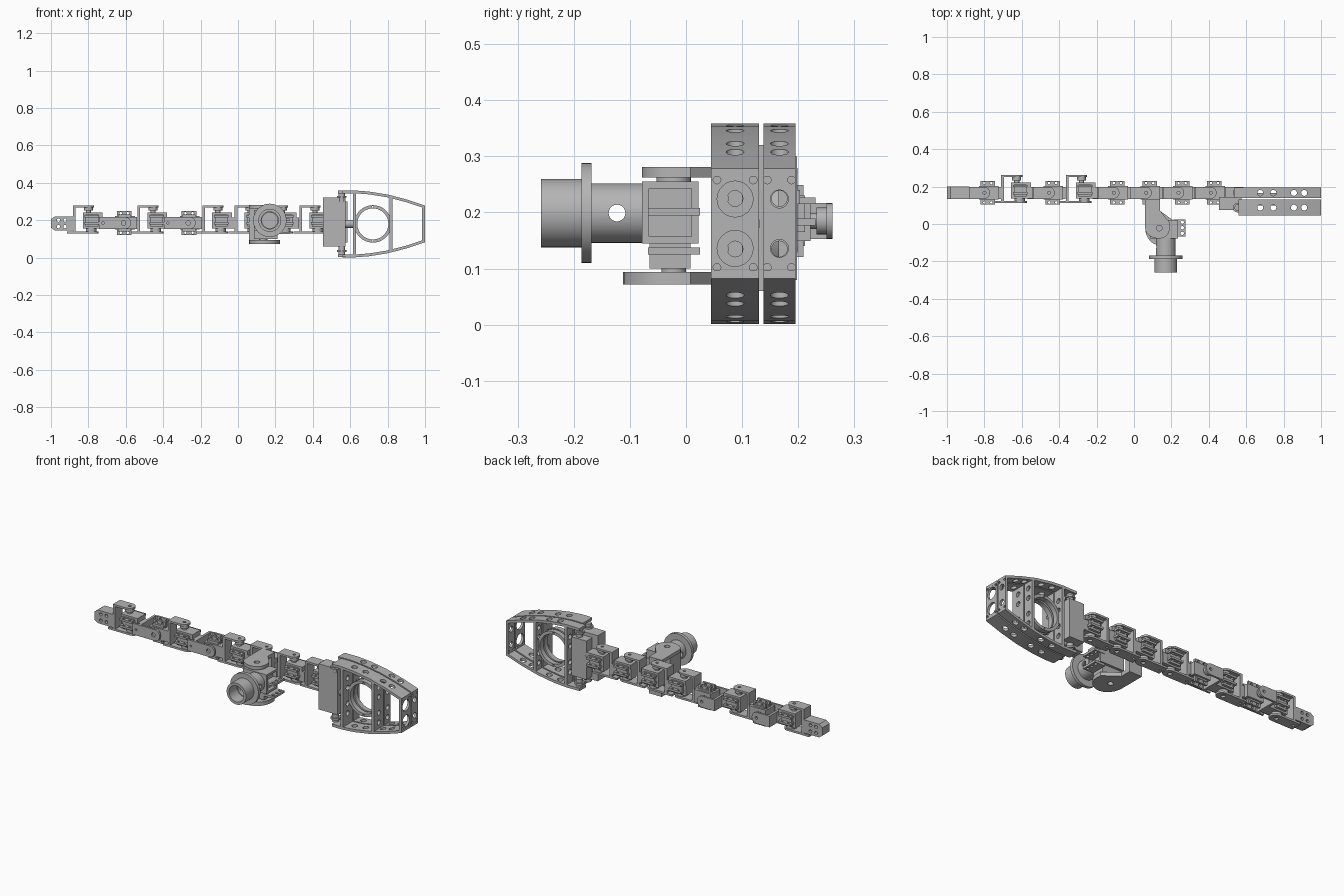
import bpy, bmesh, math
from mathutils import Matrix, Vector

if "Cube" in bpy.data.objects:
    bpy.data.objects.remove(bpy.data.objects["Cube"])

grey = bpy.data.materials.new("machined_grey")
grey.use_nodes = True
GREY = (0.46, 0.46, 0.46, 1)
grey.diffuse_color = GREY
grey.node_tree.nodes["Principled BSDF"].inputs["Base Color"].default_value = GREY
parts = []


# Outline helpers
def circle(a, b, r, n=24):
    return [(a + r * math.cos(2 * math.pi * i / n), b + r * math.sin(2 * math.pi * i / n)) for i in range(n)]


def rect(a0, a1, b0, b1):
    return [(a0, b0), (a1, b0), (a1, b1), (a0, b1)]


def tongue(a0, a1, half, n=12):
    """Strip with a rounded end at a1."""
    arc = [(a1 - half + half * math.sin(math.pi * i / n), -half * math.cos(math.pi * i / n)) for i in range(n + 1)]
    return [(a0, -half)] + arc + [(a0, half)]


def prism(name, loops, axis, c0, c1, place=Matrix()):
    """Extrude outlines (inner loops are holes) along an axis."""
    put = {"x": lambda a, b: Vector((c0, a, b)),
           "y": lambda a, b: Vector((a, c0, b)),
           "z": lambda a, b: Vector((a, b, c0))}[axis]
    along = Vector([(c1 - c0) * (axis == k) for k in "xyz"])
    bm = bmesh.new()
    edges = []
    for loop in loops:
        vs = [bm.verts.new(put(a, b)) for a, b in loop]
        edges += [bm.edges.new((vs[i - 1], vs[i])) for i in range(len(vs))]
    bmesh.ops.triangle_fill(bm, edges=edges, use_beauty=True, use_dissolve=False)
    ext = bmesh.ops.extrude_face_region(bm, geom=bm.faces[:])
    bmesh.ops.translate(bm, vec=along, verts=[g for g in ext["geom"] if isinstance(g, bmesh.types.BMVert)])
    bmesh.ops.recalc_face_normals(bm, faces=bm.faces[:])
    mesh = bpy.data.meshes.new(name)
    bm.to_mesh(mesh)
    bm.free()
    mesh.transform(place)
    mesh.materials.append(grey)
    obj = bpy.data.objects.new(name, mesh)
    bpy.context.collection.objects.link(obj)
    parts.append(obj)
    return obj


def box(name, x0, x1, y0, y1, z0, z1, place=Matrix()):
    return prism(name, [rect(x0, x1, y0, y1)], "z", z0, z1, place)


def drill(obj, cutter):
    """Subtract a cutter and discard it."""
    mod = obj.modifiers.new("holes", "BOOLEAN")
    mod.operation, mod.solver, mod.object = "DIFFERENCE", "EXACT", cutter
    dg = bpy.context.evaluated_depsgraph_get()
    obj.data = bpy.data.meshes.new_from_object(obj.evaluated_get(dg))
    obj.modifiers.clear()
    parts.remove(cutter)
    bpy.data.objects.remove(cutter)


# One motor joint with its fork bracket, local pivot along z
def joint(n, place):
    def name(p):
        return f"joint_{n}_{p}"
    prism(name("upper_arm"), [tongue(-.083, .03, .032), circle(0, 0, .008)], "z", .083, .094, place)
    prism(name("lower_arm"), [tongue(-.115, .055, .032), circle(.015, 0, .012), circle(-.095, 0, .006)],
          "z", -.056, -.045, place)
    box(name("fork_back"), -.083, -.069, -.032, .032, -.045, .083, place)
    prism(name("horn"), [circle(0, 0, .024)], "z", .066, .083, place)
    prism(name("horn_shaft"), [circle(0, 0, .014)], "z", .055, .066, place)
    box(name("motor_case"), -.03, .088, -.032, .032, -.03, .03, place)
    box(name("motor_head"), -.03, .075, -.036, .036, .03, .055, place)
    prism(name("lower_pivot"), [circle(.015, 0, .028)], "z", -.045, -.03, place)
    ears = [rect(-.02, .058, -.064, .064)]
    ears += [circle(u, s * .052, .007, 12) for u in (0, .038) for s in (-1, 1)]
    for p, w in (("mount_low", -.008), ("mount_high", .03)):
        prism(name(p), ears, "z", w, w + .012, place)
    for s in (-1, 1):
        box(name("mount_side"), -.015, .053, min(s * .03, s * .045), max(s * .03, s * .045), -.02, .045, place)


for i in range(8):
    turn = Matrix.Rotation(-math.pi / 2 if i in (1, 3) else 0, 4, "X")
    joint(i + 1, Matrix.Translation((-.8 + .173 * i, .167, .185)) @ turn)

# Tail block
tail = [(-.98, .145), (-.88, .145), (-.88, .22), (-.98, .22), (-1, .205), (-1, .16)]
prism("tail_block", [tail] + [circle(x, z, .009, 12) for x in (-.96, -.925) for z in (.165, .2)], "y", .135, .2)

# Curved end frames, rear and front
PROFILE = [(.535, .178), (.62, .179), (.7, .173), (.8, .157), (.9, .131), (1, .098)]
MID = .18
for side, y0, y1, start, port in (("front", .045, .13, .56, .032), ("rear", .138, .195, .535, .016)):
    yc = (y0 + y1) / 2
    prof = [(max(x, start), h) for x, h in PROFILE]
    for label, s in (("top", 1), ("bottom", -1)):
        edge = [(x, MID + s * h) for x, h in prof] + [(x, MID + s * (h - .015)) for x, h in reversed(prof)]
        rail = prism(f"{side}_frame_{label}_rail", [edge], "y", y0, y1)
        holes = [circle(x, yc, .016, 20) for x in (.675, .745, .855, .91)]
        drill(rail, prism("cutter", holes, "z", -.1, .5))
    small = [circle(yc + t * (y1 - y0) * .38, MID + s * .078, .007, 12) for t in (-1, 1) for s in (-1, 1)]
    ports = [circle(yc, MID + s * .044, port) for s in (-1, 1)]
    prism(f"{side}_frame_end_plate", [rect(y0, y1, .085, .275)] + ports + small, "x", .985, .999)
    for x, h in ((.615, .165), (.811, .142)):
        holes = [circle(yc, MID + dz, .014, 16) for dz in (-.1, -.045, .045, .1)]
        prism(f"{side}_frame_cross_bar", [rect(y0, y1, MID - h, MID + h)] + holes, "x", x, x + .016)
    ring_y = .1 if side == "front" else .138
    marks = [circle(.721, MID + s * .091, .005, 10) for s in (-1, 1)]
    prism(f"{side}_frame_ring", [circle(.721, MID, .1, 48), circle(.721, MID, .083, 48)] + marks,
          "y", ring_y, ring_y + .028)
    # Hinge pins and lugs of this frame
    for s in (-1, 1):
        z0, z1 = sorted((MID + s * .12, MID + s * .166))
        prism(f"{side}_hinge_pin", [circle(.555, yc, .018)], "z", z0, z1)
        z0, z1 = sorted((MID + s * .14, MID + s * .15))
        prism(f"{side}_hinge_collar", [circle(.555, yc, .026)], "z", z0, z1)

# Gearbox between chain and frames
box("gearbox_front", .455, .575, .075, .145, .06, .32)
box("gearbox_rear", .49, .585, .14, .198, .08, .3)
prism("drive_shaft", [circle(.11, MID, .022)], "x", .575, .617)

# Side sensor fork
PX, PY = .135, -.022
for label, z0, z1, r in (("upper", .262, .281, .056), ("lower", .072, .094, .09)):
    arc = [(PX + (r if math.cos(t) > 0 else .075) * math.cos(t), PY + r * math.sin(t))
           for t in [math.pi + math.pi * i / 16 for i in range(17)]]
    shape = arc + [(PX + r, PY + .03), (.14, .07), (.14, .13), (.06, .13)]
    prism(f"sensor_fork_{label}_arm", [shape, circle(PX, PY, .015)], "z", z0, z1)
box("sensor_fork_back", .06, .14, .1, .133, .072, .281)
prism("sensor_upper_horn", [circle(PX, PY, .031)], "z", .25, .263)
prism("sensor_lower_horn", [circle(PX, PY, .022)], "z", .09, .102)

# Sensor housing with a recessed side and mounting ears
box("sensor_housing", .085, .215, -.078, .022, .145, .255)
prism("sensor_side_rim", [rect(-.078, .022, .145, .255), rect(-.066, .01, .157, .243)], "x", .215, .235)
box("sensor_motor", .085, .21, -.065, .008, .1, .147)
for z in (.125, .195):
    prism("sensor_mount_ear", [rect(.21, .275, -.068, .025)] +
          [circle(.258, y, .009, 12) for y in (-.05, -.02, .01)], "z", z, z + .013)

# Camera barrel, flange and lens tube
CX, CZ = .17, .199
barrel = prism("camera_barrel", [circle(CX, CZ, .053, 40), circle(CX, CZ, .042, 40)], "y", -.17, -.075)
drill(barrel, prism("cutter", [circle(-.123, CZ, .015, 20)], "x", 0, .4))
prism("camera_flange", [circle(CX, CZ, .089, 48), circle(CX, CZ, .042, 48)], "y", -.186, -.168)
prism("lens_tube", [circle(CX, CZ, .061, 40), circle(CX, CZ, .046, 40)], "y", -.258, -.18)

# Smooth round walls, keep hard edges
bpy.ops.object.select_all(action="DESELECT")
for obj in parts:
    obj.select_set(True)
bpy.context.view_layer.objects.active = parts[0]
bpy.ops.object.shade_smooth_by_angle(angle=math.radians(30))
